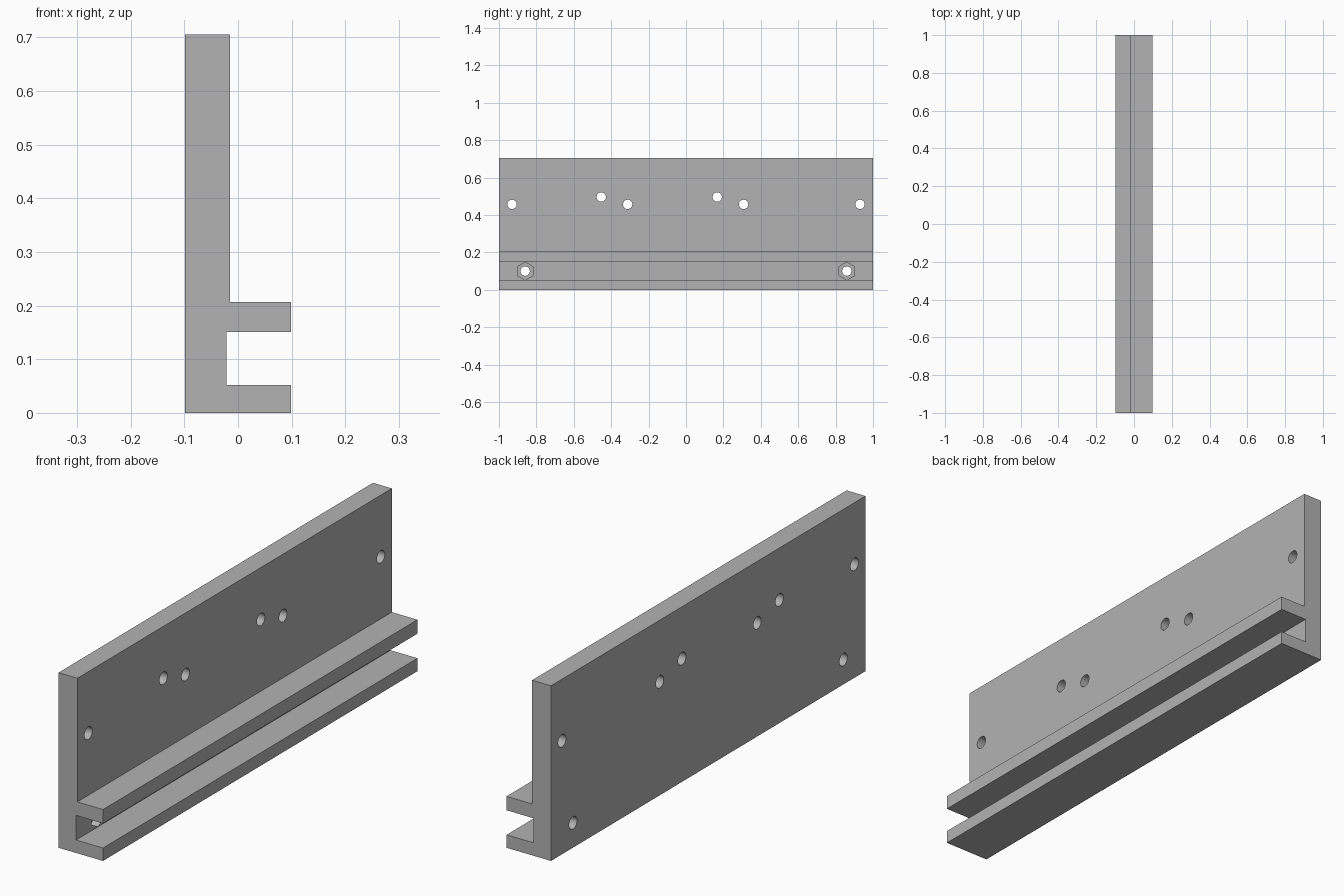
import bpy
import bmesh
from math import radians
from mathutils import Matrix

cube = bpy.data.objects.get("Cube")
if cube:
    bpy.data.objects.remove(cube, do_unlink=True)

grey = bpy.data.materials.new("plain grey")
grey.use_nodes = True
colour = (0.45, 0.45, 0.45, 1)
grey.diffuse_color = colour
grey.node_tree.nodes["Principled BSDF"].inputs["Base Color"].default_value = colour

BACK, FACE, SLOT, LIP = -0.099, -0.015, -0.021, 0.099
HALF, TOP = 1.0, 0.705


def add_object(name, bm):
    bmesh.ops.recalc_face_normals(bm, faces=bm.faces)
    mesh = bpy.data.meshes.new(name)
    bm.to_mesh(mesh)
    bm.free()
    mesh.materials.append(grey)
    obj = bpy.data.objects.new(name, mesh)
    bpy.context.collection.objects.link(obj)
    return obj


def add_prism(bm, sides, radius, x0, x1, y, z):
    """Prism lying along x, with a corner pointing along y."""
    place = (Matrix.Translation(((x0 + x1) / 2, y, z))
             @ Matrix.Rotation(radians(90), 4, 'Y')
             @ Matrix.Rotation(radians(90), 4, 'Z'))
    bmesh.ops.create_cone(bm, cap_ends=True, segments=sides, radius1=radius,
                          radius2=radius, depth=x1 - x0, matrix=place)


def cut(target, cutter):
    mod = target.modifiers.new(cutter.name, 'BOOLEAN')
    mod.operation = 'DIFFERENCE'
    mod.solver = 'EXACT'
    mod.object = cutter
    cutter.hide_render = True
    cutter.hide_set(True)


# Bracket: upright plate with two rails, extruded along y
profile = [(BACK, 0), (LIP, 0), (LIP, 0.052), (SLOT, 0.052), (SLOT, 0.151),
           (LIP, 0.151), (LIP, 0.207), (FACE, 0.207), (FACE, TOP), (BACK, TOP)]
bm = bmesh.new()
end = bm.faces.new([bm.verts.new((x, -HALF, z)) for x, z in profile])
sweep = bmesh.ops.extrude_face_region(bm, geom=[end], use_keep_orig=True)
moved = [v for v in sweep["geom"] if isinstance(v, bmesh.types.BMVert)]
bmesh.ops.translate(bm, verts=moved, vec=(0, 2 * HALF, 0))
bracket = add_object("rail_bracket", bm)

# Round holes through the plate and the slot floor
holes = [(-0.93, 0.457), (-0.453, 0.496), (-0.312, 0.457), (0.167, 0.496),
         (0.308, 0.457), (0.93, 0.457), (-0.86, 0.1), (0.86, 0.1)]
bm = bmesh.new()
for y, z in holes:
    add_prism(bm, 32, 0.025, BACK - 0.05, 0.05, y, z)
cut(bracket, add_object("hole_cutter", bm))

# Hexagonal nut pockets sunk into the slot floor
bm = bmesh.new()
for y in (-0.86, 0.86):
    add_prism(bm, 6, 0.048, SLOT - 0.035, 0.03, y, 0.1)
cut(bracket, add_object("nut_pocket_cutter", bm))

# Apply the cuts and smooth the hole walls
bpy.ops.object.select_all(action='DESELECT')
bpy.context.view_layer.objects.active = bracket
bracket.select_set(True)
for mod in list(bracket.modifiers):
    bpy.ops.object.modifier_apply(modifier=mod.name)
bpy.ops.object.shade_smooth_by_angle(angle=radians(30))
for name in ("hole_cutter", "nut_pocket_cutter"):
    bpy.data.objects.remove(bpy.data.objects[name], do_unlink=True)
